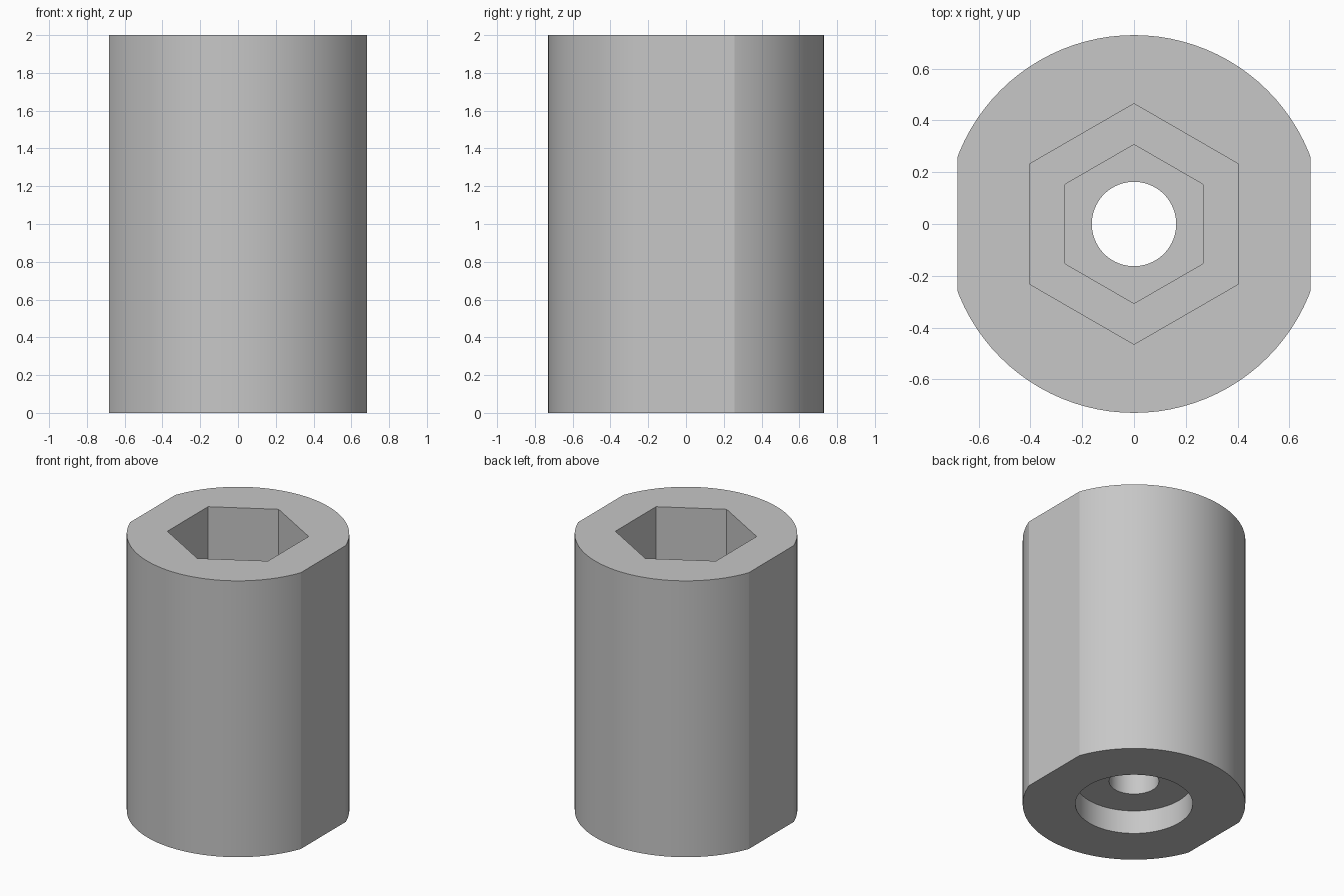
import bpy, bmesh, math
from mathutils import Matrix, Vector

cube = bpy.data.objects.get("Cube")
if cube:
    bpy.data.objects.remove(cube, do_unlink=True)

HEIGHT = 2.0
BODY_RADIUS = 0.73
FLAT_X = 0.683
ROUND_SIDES = 96

grey = bpy.data.materials.new("light grey")
grey.use_nodes = True
grey.diffuse_color = (0.57, 0.57, 0.57, 1)
grey.node_tree.nodes["Principled BSDF"].inputs["Base Color"].default_value = grey.diffuse_color


def prism(name, radius, bottom, top, sides, flat_x=None):
    """Upright prism with a corner on the y axis, optionally trimmed flat at +-x."""
    bm = bmesh.new()
    place = Matrix.Translation((0, 0, (bottom + top) / 2)) @ Matrix.Rotation(math.pi / 2, 4, 'Z')
    bmesh.ops.create_cone(bm, cap_ends=True, segments=sides, radius1=radius,
                          radius2=radius, depth=top - bottom, matrix=place)
    # start corner on the y axis whatever the primitive's phase
    corner = max(bm.verts, key=lambda v: v.co.y).co
    turn = math.pi / 2 - math.atan2(corner.y, corner.x)
    bmesh.ops.rotate(bm, verts=bm.verts, matrix=Matrix.Rotation(turn, 3, 'Z'))
    if flat_x:
        for side in (-1, 1):
            cut = bmesh.ops.bisect_plane(
                bm, geom=bm.verts[:] + bm.edges[:] + bm.faces[:],
                plane_co=(side * flat_x, 0, 0), plane_no=Vector((side, 0, 0)),
                clear_outer=True)
            edges = [e for e in cut["geom_cut"] if isinstance(e, bmesh.types.BMEdge)]
            bmesh.ops.contextual_create(bm, geom=edges)
    bmesh.ops.recalc_face_normals(bm, faces=bm.faces)
    mesh = bpy.data.meshes.new(name)
    bm.to_mesh(mesh)
    bm.free()
    obj = bpy.data.objects.new(name, mesh)
    bpy.context.collection.objects.link(obj)
    mesh.materials.append(grey)
    return obj


# Round sleeve with two flats
body = prism("sleeve_body", BODY_RADIUS, 0, HEIGHT, ROUND_SIDES, FLAT_X)

# Stepped bore: round recess below, through hole, two hexagonal sockets above
cutters = [
    prism("bottom_recess_cutter", 0.385, -0.2, 0.17, ROUND_SIDES),
    prism("through_hole_cutter", 0.163, -0.1, HEIGHT + 0.1, ROUND_SIDES),
    prism("inner_hex_cutter", 0.307, 0.5, HEIGHT + 0.2, 6),
    prism("outer_hex_cutter", 0.465, 0.8, HEIGHT + 0.3, 6),
]
for cutter in cutters:
    cutter.hide_render = True
    mod = body.modifiers.new(cutter.name, 'BOOLEAN')
    mod.operation = 'DIFFERENCE'
    mod.solver = 'EXACT'
    mod.object = cutter

# Bake the cuts and drop the helpers
bpy.context.view_layer.update()
result = bpy.data.meshes.new_from_object(body.evaluated_get(bpy.context.evaluated_depsgraph_get()))
body.modifiers.clear()
body.data = result
for cutter in cutters:
    bpy.data.objects.remove(cutter, do_unlink=True)

# Smooth round walls, crisp rims, flats and hexagons
bpy.ops.object.select_all(action='DESELECT')
body.select_set(True)
bpy.context.view_layer.objects.active = body
bpy.ops.object.shade_smooth_by_angle(angle=math.radians(15))
